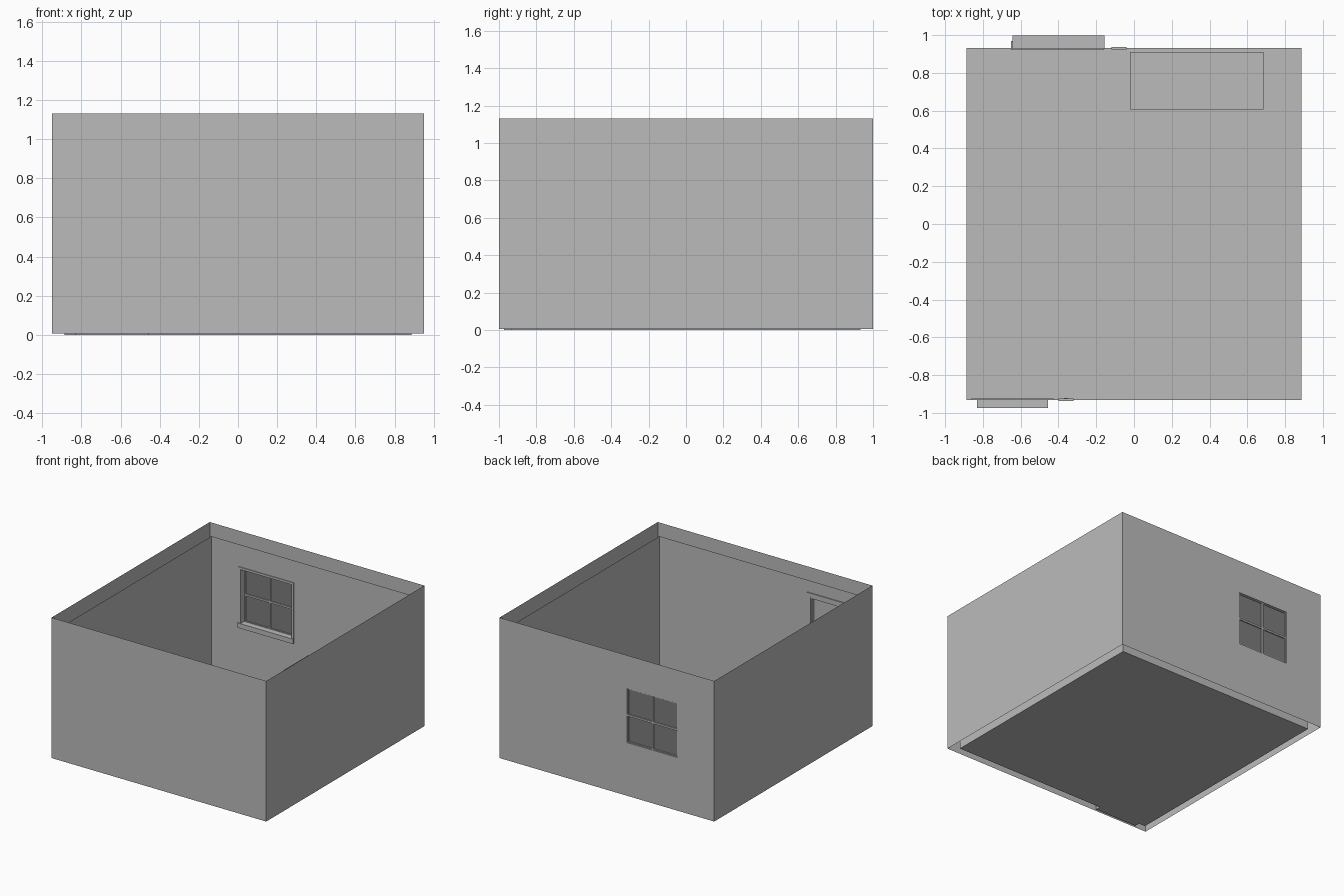
import bpy, bmesh

if "Cube" in bpy.data.objects:
    bpy.data.objects.remove(bpy.data.objects["Cube"], do_unlink=True)


def material(name, value):
    m = bpy.data.materials.new(name)
    m.use_nodes = True
    colour = (value, value, value, 1)
    m.diffuse_color = colour
    m.node_tree.nodes["Principled BSDF"].inputs["Base Color"].default_value = colour
    return m


GREY = material("plain grey", 0.5)
DARK = material("dark glass grey", 0.2)


def finish(name, bm, mat):
    mesh = bpy.data.meshes.new(name)
    bm.to_mesh(mesh)
    bm.free()
    mesh.materials.append(mat)
    ob = bpy.data.objects.new(name, mesh)
    bpy.context.collection.objects.link(ob)
    return ob


def boxes(name, spans, mat=GREY):
    """One object from several (x0, x1, y0, y1, z0, z1) boxes."""
    bm = bmesh.new()
    for x0, x1, y0, y1, z0, z1 in spans:
        vs = bmesh.ops.create_cube(bm, size=1)["verts"]
        for v in vs:
            v.co.x = x1 if v.co.x > 0 else x0
            v.co.y = y1 if v.co.y > 0 else y0
            v.co.z = z1 if v.co.z > 0 else z0
    return finish(name, bm, mat)


def wall_skin(name, hx, hy, z0, z1, holes, inward=False):
    """Four thin wall sheets; holes maps 'front'/'back' to (x0, x1, z0, z1)."""
    bm = bmesh.new()

    def quad(points):
        bm.faces.new([bm.verts.new(p) for p in points])

    for side, y in (("front", -hy), ("back", hy)):
        panels = [(-hx, hx, z0, z1)]
        if side in holes:
            a, b, c, d = holes[side]
            panels = [(-hx, a, z0, z1), (b, hx, z0, z1), (a, b, d, z1)]
            if c > z0:
                panels.append((a, b, z0, c))
        for a, b, c, d in panels:
            pts = [(a, y, c), (b, y, c), (b, y, d), (a, y, d)]
            quad(pts if y < 0 else pts[::-1])
    for x in (-hx, hx):
        pts = [(x, -hy, z0), (x, hy, z0), (x, hy, z1), (x, -hy, z1)]
        quad(pts if x > 0 else pts[::-1])
    if inward:
        bmesh.ops.reverse_faces(bm, faces=bm.faces[:])
    bmesh.ops.remove_doubles(bm, verts=bm.verts[:], dist=0.0001)
    return finish(name, bm, GREY)


def ring(x0, x1, y0, y1, z0, z1, t):
    """Spans of a rectangular frame of bar width t."""
    return [(x0, x0 + t, y0, y1, z0, z1), (x1 - t, x1, y0, y1, z0, z1),
            (x0 + t, x1 - t, y0, y1, z0, z0 + t), (x0 + t, x1 - t, y0, y1, z1 - t, z1)]


# Room shell: open-topped outer and inner wall sheets with a gap between them
IX, IY = 0.887, 0.932
WX0, WX1, WZ0, WZ1 = -0.625, -0.175, 0.43, 0.865
DX0, DX1, DZ = -0.83, -0.455, 0.93
wall_skin("outer_walls", 0.95, 1.0, 0.006, 1.13, {"back": (WX0, WX1, WZ0, WZ1)})
wall_skin("inner_walls", IX, IY, 0.004, 1.06,
          {"back": (WX0, WX1, WZ0, WZ1), "front": (DX0, DX1, 0.004, DZ)}, inward=True)
boxes("floor", [(-IX, IX, -IY, IY, 0, 0.005)])

# Window: lining through the wall, sash, crossbars, glass and sill
T = 0.018
boxes("window_lining", ring(WX0 - T, WX1 + T, 0.926, 0.998, WZ0 - T, WZ1 + T, T))
boxes("window_sash", ring(WX0, WX1, 0.975, 0.992, WZ0, WZ1, 0.008))
mx, mz = (WX0 + WX1) / 2, (WZ0 + WZ1) / 2
boxes("window_crossbars", [(mx - 0.007, mx + 0.007, 0.972, 0.994, WZ0, WZ1),
                           (WX0, WX1, 0.972, 0.994, mz - 0.007, mz + 0.007)])
boxes("window_glass", [(WX0, WX1, 0.981, 0.985, WZ0, WZ1)], DARK)
boxes("window_sill", [(WX0 - 0.025, WX1 + 0.017, 0.922, 0.97, 0.395, WZ0 + 0.004)])

# Door: recess, leaf and casing on the inside of the front wall
boxes("door_recess", [(DX0, DX0 + 0.01, -0.974, -IY, 0, DZ),
                      (DX1 - 0.01, DX1, -0.974, -IY, 0, DZ),
                      (DX0, DX1, -0.974, -IY, DZ - 0.01, DZ),
                      (DX0, DX1, -0.974, -IY, 0, 0.005)])
boxes("door_leaf", [(DX0 + 0.01, DX1 - 0.01, -0.974, -0.955, 0.005, DZ - 0.01)])
boxes("door_casing", [(DX0 - 0.025, DX0, -IY, -0.926, 0.005, DZ),
                      (DX1, DX1 + 0.025, -IY, -0.926, 0.005, DZ),
                      (DX0 - 0.03, DX1 + 0.03, -IY, -0.924, DZ, 0.965)])

# Wall plates: light switch by the door, socket low on the back wall
boxes("light_switch", [(-0.4, -0.32, -0.936, -0.925, 0.44, 0.54),
                       (-0.37, -0.35, -0.925, -0.921, 0.475, 0.505)])
boxes("wall_socket", [(-0.12, -0.04, 0.925, 0.936, 0.06, 0.14)])

# Desk against the back wall
X0, X1, Y0, Y1, H = -0.02, 0.685, 0.605, 0.91, 0.345
boxes("desk_top", [(X0, X1, Y0, Y1, H - 0.02, H)])
boxes("desk_legs", [(x, x + 0.03, y, y + 0.03, 0.005, H - 0.02)
                    for x in (X0 + 0.01, X1 - 0.04) for y in (Y0 + 0.01, Y1 - 0.04)])
